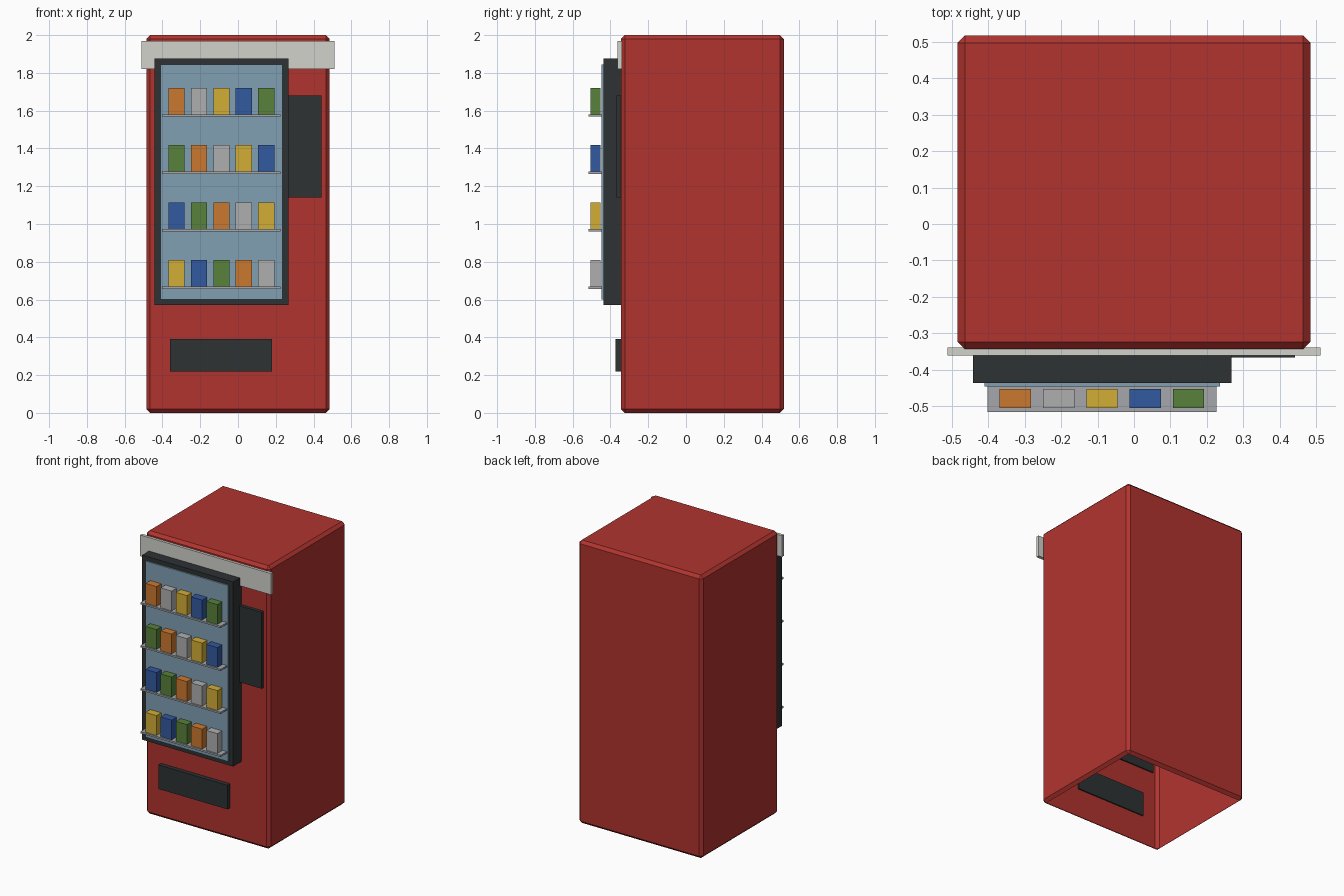
import bpy, bmesh

if "Cube" in bpy.data.objects:
    bpy.data.objects.remove(bpy.data.objects["Cube"])


def material(name, rgb):
    m = bpy.data.materials.new(name)
    m.diffuse_color = (*rgb, 1)
    m.use_nodes = True
    m.node_tree.nodes["Principled BSDF"].inputs["Base Color"].default_value = m.diffuse_color
    return m


RED = material("red_paint", (0.44, 0.034, 0.028))
DARK = material("dark_plastic", (0.027, 0.032, 0.034))
GLASS = material("pale_blue", (0.22, 0.35, 0.45))
CREAM = material("off_white", (0.64, 0.65, 0.60))
METAL = material("shelf_metal", (0.38, 0.39, 0.41))
PACKS = [material("orange", (0.60, 0.19, 0.03)),
         material("silver", (0.43, 0.43, 0.43)),
         material("yellow", (0.65, 0.42, 0.036)),
         material("blue", (0.032, 0.10, 0.35)),
         material("green", (0.098, 0.22, 0.042))]


def box(name, x, y, z, mat, bevel=0, open_bottom=False):
    """Box from (min, max) ranges, optionally chamfered and without its floor."""
    bm = bmesh.new()
    bmesh.ops.create_cube(bm, size=1)
    for v in bm.verts:
        v.co = [r[0] if c < 0 else r[1] for c, r in zip(v.co, (x, y, z))]
    if bevel:
        bmesh.ops.bevel(bm, geom=bm.edges[:], offset=bevel, segments=1,
                        affect='EDGES')
    bm.normal_update()
    if open_bottom:
        floor = [f for f in bm.faces if f.normal.z < -0.99]
        bmesh.ops.delete(bm, geom=floor, context='FACES_ONLY')
    me = bpy.data.meshes.new(name)
    bm.to_mesh(me)
    bm.free()
    me.materials.append(mat)
    ob = bpy.data.objects.new(name, me)
    bpy.context.collection.objects.link(ob)
    return ob


# Cabinet shell, open underneath
box("cabinet", (-0.485, 0.485), (-0.344, 0.518), (0, 2), RED, 0.02, True)

# Front fittings
box("header_sign", (-0.512, 0.512), (-0.362, -0.34), (1.82, 1.97), CREAM)
box("window_frame", (-0.443, 0.268), (-0.437, -0.335), (0.57, 1.875), DARK)
box("window_pane", (-0.411, 0.236), (-0.447, -0.43), (0.60, 1.845), GLASS)
box("control_panel", (0.26, 0.442), (-0.367, -0.335), (1.14, 1.68), DARK)
box("delivery_hatch", (-0.36, 0.18), (-0.374, -0.335), (0.22, 0.39), DARK)

# Shelves with five packs each, colours shifting by one per row
for row in range(4):
    z = 1.581 - 0.304 * row
    box(f"shelf_{row + 1}", (-0.402, 0.226), (-0.517, -0.44),
        (z - 0.012, z), METAL)
    for col in range(5):
        x = -0.326 + 0.119 * col
        box(f"pack_{row + 1}_{col + 1}", (x - 0.043, x + 0.043),
            (-0.506, -0.453), (z - 0.002, z + 0.14), PACKS[(col - row) % 5])
